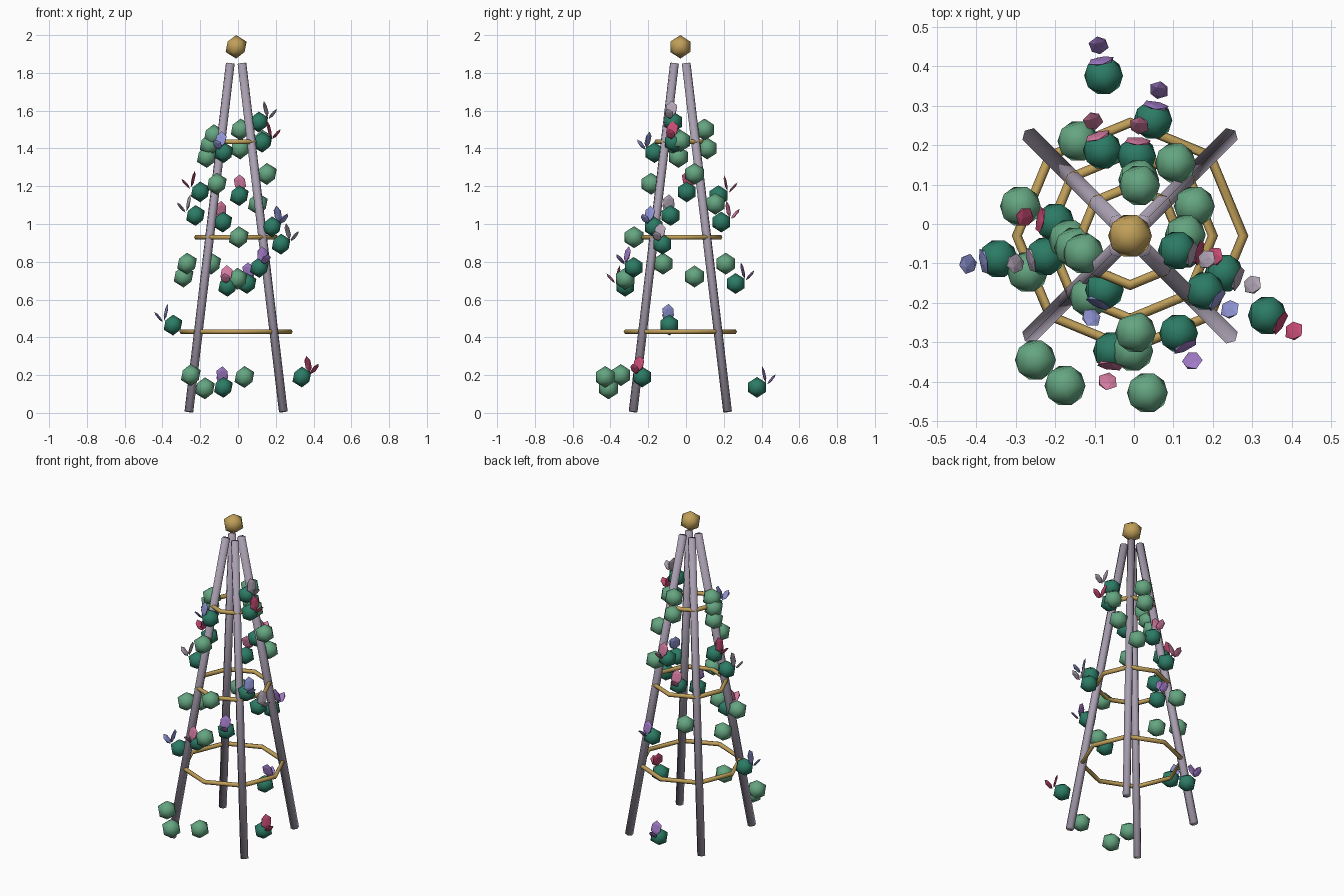
import bpy, bmesh, math
from mathutils import Vector, Matrix

if "Cube" in bpy.data.objects:
    bpy.data.objects.remove(bpy.data.objects["Cube"])

AX = Vector((-0.01, -0.03, 0))  # vertical axis of the trellis


def mat(name, c):
    m = bpy.data.materials.new(name)
    m.diffuse_color = (*c, 1)
    m.use_nodes = True
    m.node_tree.nodes["Principled BSDF"].inputs["Base Color"].default_value = m.diffuse_color
    return m


WOOD = mat("mauve grey wood", (0.40, 0.35, 0.44))
GOLD = mat("gold", (0.53, 0.35, 0.10))
LIGHT = mat("light leaf green", (0.13, 0.38, 0.22))
DARK = mat("dark leaf green", (0.025, 0.20, 0.13))
PETAL = {
    "crimson": mat("crimson", (0.56, 0.07, 0.17)),
    "pink": mat("pink", (0.66, 0.20, 0.36)),
    "purple": mat("purple", (0.36, 0.20, 0.58)),
    "blue": mat("periwinkle blue", (0.28, 0.30, 0.66)),
    "mauve": mat("pale mauve", (0.44, 0.37, 0.46)),
}


def finish(bm, name, material, smooth=True):
    me = bpy.data.meshes.new(name)
    bmesh.ops.recalc_face_normals(bm, faces=bm.faces)
    bm.to_mesh(me)
    bm.free()
    me.materials.append(material)
    for p in me.polygons:
        p.use_smooth = smooth
    ob = bpy.data.objects.new(name, me)
    bpy.context.collection.objects.link(ob)
    return ob


def ball(name, pos, r, material):
    bm = bmesh.new()
    bmesh.ops.create_icosphere(bm, subdivisions=1, radius=r,
                               matrix=Matrix.Translation(pos))
    finish(bm, name, material)


# four leaning legs
for sx, sn in ((-1, "left"), (1, "right")):
    for sy, fn in ((-1, "front"), (1, "back")):
        a = AX + Vector((sx * 0.25, sy * 0.25, 0.006))
        b = AX + Vector((sx * 0.031, sy * 0.031, 1.85))
        d = b - a
        m = Matrix.Translation((a + b) / 2) @ d.to_track_quat('Z', 'Y').to_matrix().to_4x4()
        bm = bmesh.new()
        bmesh.ops.create_cone(bm, cap_ends=True, segments=6, radius1=0.024,
                              radius2=0.024, depth=d.length, matrix=m)
        finish(bm, f"{fn}_{sn}_leg", WOOD)

# octagonal hoops
for name, z, R in (("lower", 0.43, 0.287), ("middle", 0.93, 0.21), ("upper", 1.435, 0.125)):
    bm = bmesh.new()
    loops = []
    for i in range(8):
        t = i * math.tau / 8
        loop = []
        for j in range(6):
            p = j * math.tau / 6
            q = R + 0.013 * math.cos(p)
            loop.append(bm.verts.new(AX + Vector((q * math.cos(t), q * math.sin(t),
                                                  z + 0.013 * math.sin(p)))))
        loops.append(loop)
    for i in range(8):
        A, B = loops[i], loops[(i + 1) % 8]
        for j in range(6):
            k = (j + 1) % 6
            bm.faces.new((A[j], B[j], B[k], A[k]))
    finish(bm, f"{name}_hoop", GOLD)

# top finial
ball("finial", AX + Vector((0, 0, 1.938)), 0.062, GOLD)

# light leaf clumps
leaves = [
    (-0.25, -0.345, 0.20), (-0.175, -0.41, 0.13), (0.034, -0.428, 0.19),
    (-0.27, -0.122, 0.79), (-0.288, 0.045, 0.722), (-0.142, 0.21, 0.79),
    (0.004, -0.275, 0.93), (-0.003, -0.322, 0.71), (-0.112, -0.185, 1.213),
    (-0.128, -0.075, 1.47), (-0.165, -0.04, 1.355), (-0.15, -0.06, 1.42),
    (0.014, 0.098, 1.50), (0.012, 0.112, 1.40), (0.153, 0.045, 1.265),
    (0.105, 0.155, 1.107), (0.13, -0.028, 1.44),
]
for i, p in enumerate(leaves):
    ball(f"leaf_clump_{i + 1}", Vector(p), 0.058, LIGHT)


def add_petal(bm, centre, out, lean, width, length):
    """Thin faceted disc; lean = (outward, up) direction of its long axis."""
    l = (out * lean[0] + Vector((0, 0, lean[1]))).normalized()
    t = Vector((-out.y, out.x, 0))
    n = t.cross(l)
    rot = Matrix((t, n, l)).transposed().to_4x4()
    m = Matrix.Translation(centre) @ rot @ Matrix.Diagonal((width, 0.007, length, 1))
    bmesh.ops.create_icosphere(bm, subdivisions=1, radius=1, matrix=m)


# dark leaf clumps, each carrying a two-petal flower on its outer side
blooms = [
    (-0.344, -0.088, 0.465, "blue"), (0.338, -0.232, 0.19, "crimson"),
    (-0.077, 0.376, 0.135, "purple"), (-0.055, -0.322, 0.67, "pink"),
    (0.048, 0.263, 0.685, "purple"), (0.113, -0.277, 0.77, "purple"),
    (0.228, -0.125, 0.893, "mauve"), (0.18, -0.17, 0.985, "blue"),
    (-0.225, -0.082, 1.045, "mauve"), (-0.20, 0.004, 1.17, "crimson"),
    (-0.08, 0.187, 1.01, "pink"), (0.007, 0.172, 1.15, "pink"),
    (0.11, -0.067, 1.54, "mauve"), (0.128, -0.064, 1.433, "crimson"),
    (-0.075, -0.167, 1.378, "blue"),
]
for i, (x, y, z, col) in enumerate(blooms):
    c = Vector((x, y, z))
    ball(f"flower_clump_{i + 1}", c, 0.055, DARK)
    out = c - AX
    out.z = 0
    out.normalize()
    bm = bmesh.new()
    add_petal(bm, c + out * 0.038 + Vector((0, 0, 0.068)), out, (-0.2, 0.9), 0.036, 0.045)
    add_petal(bm, c + out * 0.078 + Vector((0, 0, 0.043)), out, (0.6, 0.7), 0.027, 0.035)
    finish(bm, f"flower_{i + 1}", PETAL[col], smooth=False)
